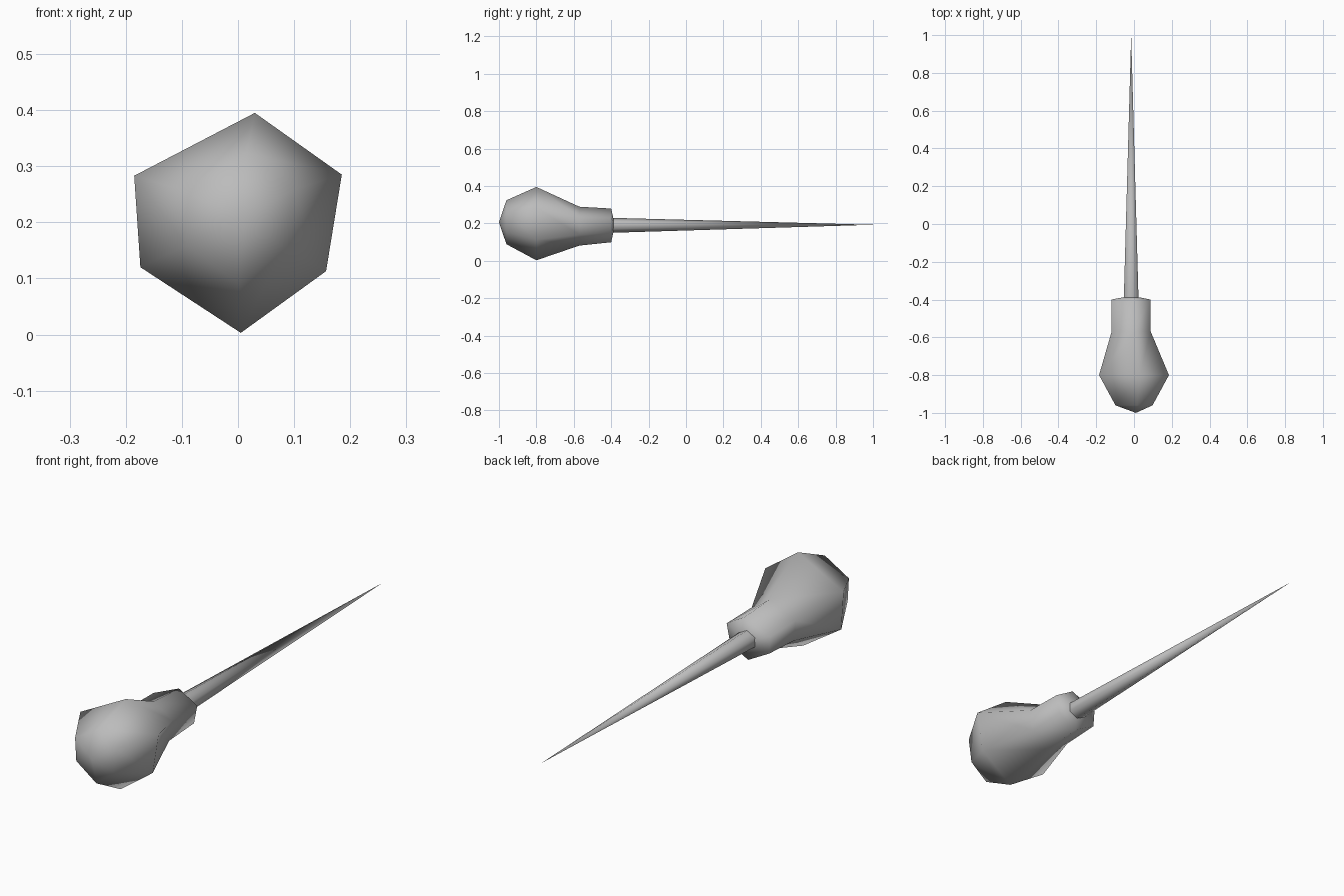
import bpy, bmesh, math

cube = bpy.data.objects.get("Cube")
if cube:
    bpy.data.objects.remove(cube, do_unlink=True)

# One plain grey for the whole tool
grey = bpy.data.materials.new("plain grey")
grey.use_nodes = True
colour = (0.5, 0.5, 0.5, 1)
grey.diffuse_color = colour
grey.node_tree.nodes["Principled BSDF"].inputs["Base Color"].default_value = colour

# Slightly irregular six-sided outline (x, z) around the axis
HEX = [(0.03, 0.195), (0.185, 0.085), (0.157, -0.087),
       (0.005, -0.197), (-0.174, -0.08), (-0.185, 0.083)]


def loft(name, outline, stations):
    """Skin rings along y; each station is y, centre x, centre z, x scale, z scale.
    A zero scale closes the skin at a point."""
    bm = bmesh.new()
    rings = []
    for y, cx, cz, sx, sz in stations:
        if sx == 0:
            rings.append([bm.verts.new((cx, y, cz))])
        else:
            rings.append([bm.verts.new((cx + px * sx, y, cz + pz * sz)) for px, pz in outline])
    n = len(outline)
    for a, b in zip(rings, rings[1:]):
        for i in range(n):
            j = (i + 1) % n
            quad = [a[i % len(a)], a[j % len(a)], b[j % len(b)], b[i % len(b)]]
            bm.faces.new(list(dict.fromkeys(quad)))
    bmesh.ops.recalc_face_normals(bm, faces=bm.faces)
    mesh = bpy.data.meshes.new(name)
    bm.to_mesh(mesh)
    bm.free()
    mesh.materials.append(grey)
    obj = bpy.data.objects.new(name, mesh)
    bpy.context.collection.objects.link(obj)
    bpy.ops.object.select_all(action="DESELECT")
    obj.select_set(True)
    bpy.context.view_layer.objects.active = obj
    bpy.ops.object.shade_smooth_by_angle(angle=math.radians(75))
    return obj


# Bulbous handle: rounded butt, belly, neck and shallow end cap
loft("handle", HEX, [
    (-1.0, 0.01, 0.207, 0, 0),
    (-0.96, 0.0, 0.207, 0.53, 0.6),
    (-0.8, 0.0, 0.2, 1, 1),
    (-0.57, -0.015, 0.186, 0.56, 0.53),
    (-0.4, -0.016, 0.19, 0.56, 0.46),
    (-0.38, -0.015, 0.19, 0, 0),
])

# Long tapering spike
round_six = [(math.sin(i * math.tau / 6), math.cos(i * math.tau / 6)) for i in range(6)]
loft("spike", round_six, [
    (-0.4, -0.015, 0.19, 0.045, 0.04),
    (1.0, -0.015, 0.193, 0, 0),
])
